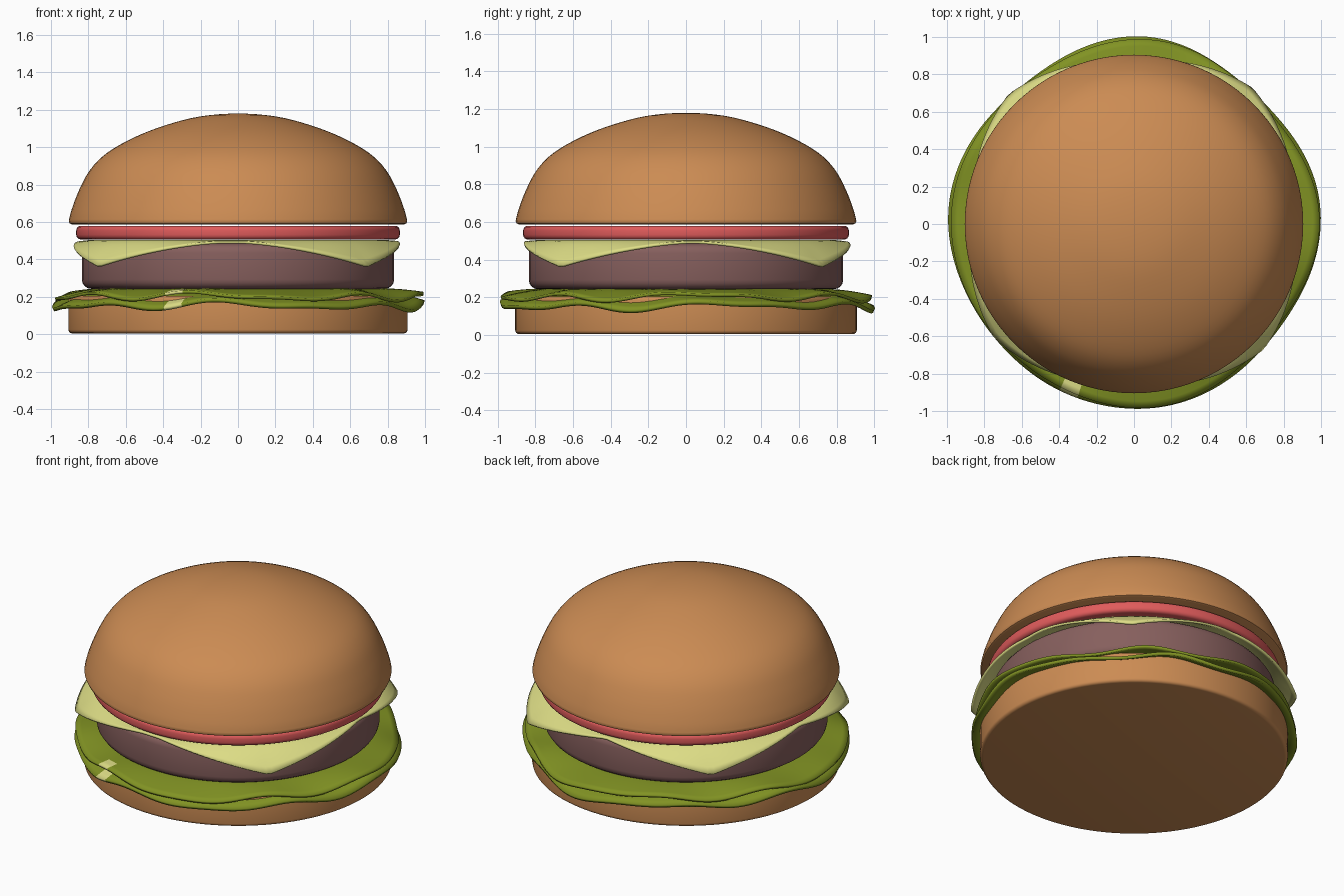
import bpy, bmesh, math
from math import sin, cos, pi, radians

if "Cube" in bpy.data.objects:
    bpy.data.objects.remove(bpy.data.objects["Cube"])

def material(name, rgb):
    m = bpy.data.materials.new(name)
    m.diffuse_color = (*rgb, 1)
    m.use_nodes = True
    m.node_tree.nodes["Principled BSDF"].inputs["Base Color"].default_value = m.diffuse_color
    return m

BUN = material("bun brown", (0.60, 0.26, 0.087))
PATTY = material("patty brown", (0.24, 0.115, 0.11))
TOMATO = material("tomato red", (0.74, 0.105, 0.105))
CHEESE = material("cheese yellow", (0.73, 0.73, 0.24))
LETTUCE = material("lettuce green", (0.22, 0.29, 0.017))

def finish(name, bm, mats, angle=35):
    bmesh.ops.recalc_face_normals(bm, faces=bm.faces)
    me = bpy.data.meshes.new(name)
    bm.to_mesh(me)
    bm.free()
    ob = bpy.data.objects.new(name, me)
    bpy.context.collection.objects.link(ob)
    for m in mats:
        me.materials.append(m)
    bpy.ops.object.select_all(action='DESELECT')
    ob.select_set(True)
    bpy.context.view_layer.objects.active = ob
    bpy.ops.object.shade_smooth_by_angle(angle=radians(angle))
    return ob

def polar(rings, seg, point):
    """Sheet made of a centre point and rings; point(k, angle) gives each position."""
    bm = bmesh.new()
    centre = bm.verts.new(point(0, 0))
    rows = [[bm.verts.new(point(k, 2 * pi * i / seg)) for i in range(seg)]
            for k in range(1, rings + 1)]
    for i in range(seg):
        j = (i + 1) % seg
        bm.faces.new((centre, rows[0][i], rows[0][j]))
        for a, b in zip(rows, rows[1:]):
            bm.faces.new((a[i], b[i], b[j], a[j]))
    return bm, rows

def lathe(name, profile, mat, seg=96):
    """Closed round solid from (radius, z) points, bottom axis point to top axis point."""
    inner = profile[:-1]
    def point(k, a):
        r, z = inner[k]
        return (r * cos(a), r * sin(a), z)
    bm, rows = polar(len(inner) - 1, seg, point)
    top = bm.verts.new((0, 0, profile[-1][1]))
    for i in range(seg):
        bm.faces.new((rows[-1][i], top, rows[-1][(i + 1) % seg]))
    return finish(name, bm, [mat])

def slab(name, r, z0, z1, bevel, mat):
    """Disc with rounded rims."""
    arc = [radians(a) for a in (0, 22.5, 45, 67.5, 90)]
    low = [(r - bevel + bevel * sin(a), z0 + bevel - bevel * cos(a)) for a in arc]
    high = [(r - bevel + bevel * cos(a), z1 - bevel + bevel * sin(a)) for a in arc]
    return lathe(name, [(0, z0)] + low + high + [(0, z1)], mat)

def smooth_curve(pts, n=4):
    """Catmull-Rom through profile points."""
    out = []
    for i in range(len(pts) - 1):
        p0, p1, p2, p3 = (pts[max(i - 1, 0)], pts[i], pts[i + 1],
                          pts[i + 2] if i + 2 < len(pts) else (-pts[i][0], pts[i][1]))
        for s in range(n):
            t = s / n
            out.append(tuple(0.5 * (2 * b + (c - a) * t + (2 * a - 5 * b + 4 * c - d) * t * t
                             + (3 * b - a - 3 * c + d) * t ** 3)
                             for a, b, c, d in zip(p0, p1, p2, p3)))
    return out + [pts[-1]]

# Buns
slab("bottom_bun", 0.907, 0.005, 0.205, 0.02, BUN)
dome = [(0.905, 0.605), (0.89, 0.665), (0.85, 0.77), (0.79, 0.88), (0.70, 0.97),
        (0.55, 1.055), (0.38, 1.12), (0.2, 1.165), (0, 1.18)]
lathe("top_bun", [(0, 0.588), (0.89, 0.588), (0.90, 0.593)] + smooth_curve(dome), BUN)

# Patty and tomato
slab("patty", 0.835, 0.243, 0.485, 0.05, PATTY)
slab("tomato_slice", 0.865, 0.507, 0.58, 0.025, TOMATO)

def sheet(name, rings, seg, point, thick, mats, pale=None):
    bm, _ = polar(rings, seg, point)
    bm.faces.ensure_lookup_table()
    ob_faces = bm.faces
    if pale:
        for f in ob_faces:
            c = f.calc_center_median()
            f.material_index = int(pale(c))
    ob = finish(name, bm, mats, 50)
    mod = ob.modifiers.new("thickness", 'SOLIDIFY')
    mod.thickness = thick
    mod.offset = 0
    return ob

# Cheese: flat on the patty, four corners hanging over the rim
CORNERS = [49, 134, 219, 316]

def corner_amount(a):
    d = min(abs((math.degrees(a) - c + 180) % 360 - 180) for c in CORNERS)
    return max(0, 1 - d / 45)

def cheese_point(k, a):
    c = corner_amount(a)
    if k <= 3:
        r, z = 0.79 * k / 3, 0.497
    else:
        t = (k - 3) / 6
        r = 0.79 + (0.06 + 0.11 * c) * t
        z = 0.497 - 0.005 * t - 0.13 * c ** 1.5 * t ** 1.6
    return (r * cos(a), r * sin(a), z)

sheet("cheese_slice", 9, 160, cheese_point, 0.014, [CHEESE])

# Lettuce: two wavy sheets, one above the other
def lettuce_layer(phase, height, drop, reach):
    def point(k, a):
        t = k / 16
        wave = 0.6 * sin(7 * a + phase) + 0.4 * sin(11 * a + 2.1 * phase + 1) + 0.3 * sin(3 * a + phase)
        edge = 0.968 + 0.02 * cos(4 * a) + 0.008 * sin(5 * a + phase) + reach
        r = edge * (0.7 * t / 0.5 if t < 0.5 else 0.7 + 0.3 * (t - 0.5) / 0.5)
        s = max(0, (r - 0.76) / (edge - 0.76))
        z = height - drop * s ** 1.5 + 0.024 * wave * s
        return (r * cos(a), r * sin(a), z)
    return point

def pale_spot(c):
    ang = math.degrees(math.atan2(c.y, c.x)) % 360
    return 247 < ang < 252 and math.hypot(c.x, c.y) > 0.89

sheet("lower_lettuce", 16, 180, lettuce_layer(0.4, 0.217, 0.065, 0.004), 0.02,
      [LETTUCE, CHEESE], pale_spot)
sheet("upper_lettuce", 16, 180, lettuce_layer(1.3, 0.236, 0.035, -0.004), 0.016,
      [LETTUCE, CHEESE], pale_spot)
